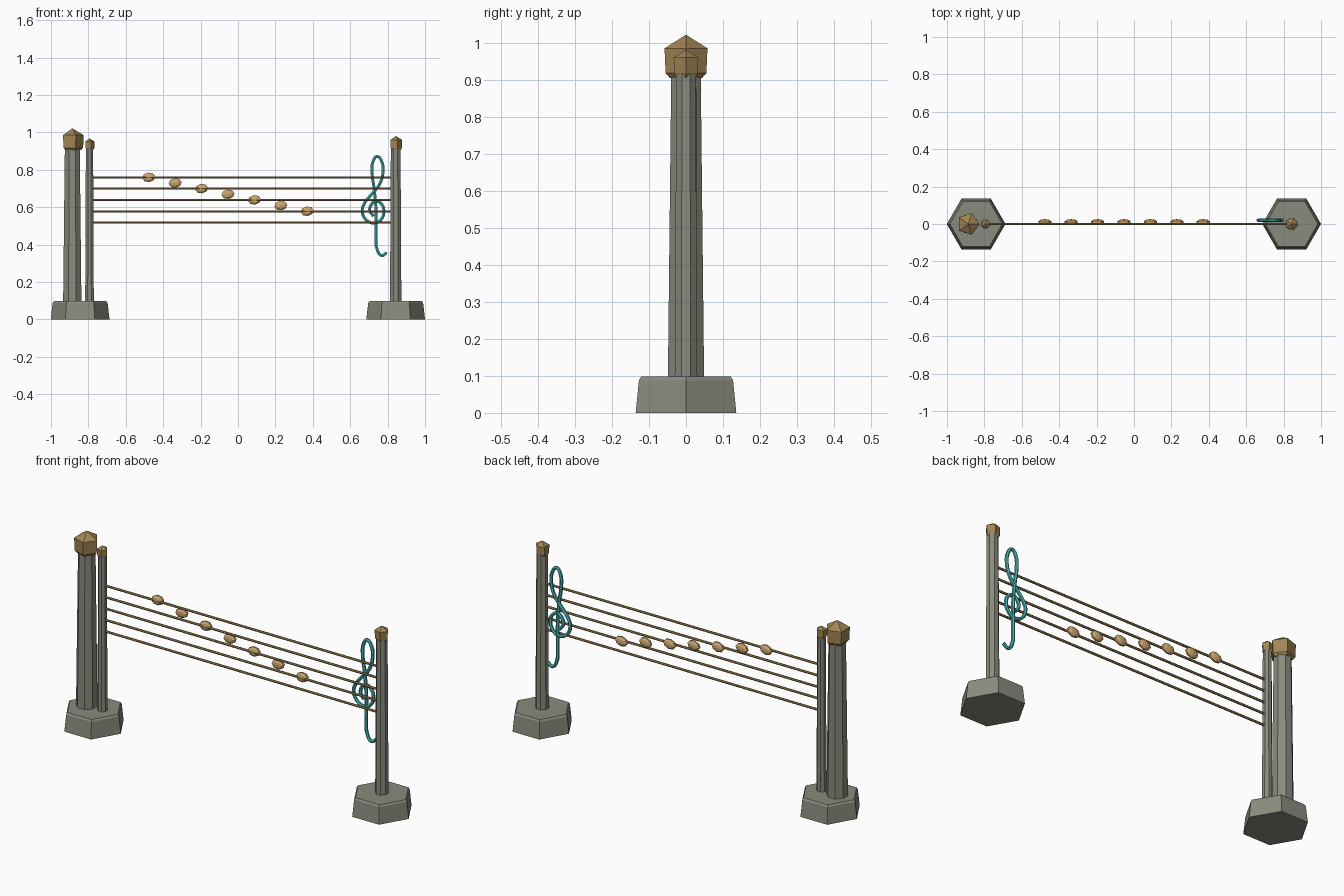
import bpy, bmesh, math
from mathutils import Matrix

if "Cube" in bpy.data.objects:
    bpy.data.objects.remove(bpy.data.objects["Cube"])


def material(name, rgb):
    m = bpy.data.materials.new(name)
    m.diffuse_color = (*rgb, 1)
    m.use_nodes = True
    m.node_tree.nodes["Principled BSDF"].inputs["Base Color"].default_value = m.diffuse_color
    return m


STONE = material("grey stone", (0.25, 0.26, 0.205))
BRASS = material("dull brass", (0.36, 0.235, 0.09))
GOLD = material("light gold", (0.60, 0.385, 0.16))
TEAL = material("turquoise", (0.07, 0.47, 0.47))


def add_object(name, bm, mat, smooth=None):
    bmesh.ops.recalc_face_normals(bm, faces=bm.faces)
    me = bpy.data.meshes.new(name)
    bm.to_mesh(me)
    bm.free()
    me.materials.append(mat)
    ob = bpy.data.objects.new(name, me)
    bpy.context.collection.objects.link(ob)
    if smooth:
        bpy.context.view_layer.objects.active = ob
        ob.select_set(True)
        bpy.ops.object.shade_smooth_by_angle(angle=math.radians(smooth))
        ob.select_set(False)
    return ob


def lathe(name, x, profile, sides, mat, turn=0.0, smooth=None):
    """Stack of regular polygons (radius, z); radius 0 makes an apex."""
    bm = bmesh.new()
    rings = []
    for r, z in profile:
        if r == 0:
            rings.append([bm.verts.new((x, 0, z))] * sides)
        else:
            angles = [turn + i * math.tau / sides for i in range(sides)]
            rings.append([bm.verts.new((x + r * math.cos(a), r * math.sin(a), z))
                          for a in angles])
    for a, b in zip(rings, rings[1:]):
        for i in range(sides):
            j = (i + 1) % sides
            loop = list(dict.fromkeys((a[i], a[j], b[j], b[i])))
            bm.faces.new(loop)
    for ring in (rings[0], rings[-1]):
        if ring[0] is not ring[1]:
            bm.faces.new(ring)
    return add_object(name, bm, mat, smooth)


# hexagonal stone bases with a chamfered top edge
for name, x in (("left_base", -0.844), ("right_base", 0.843)):
    lathe(name, x, [(0.157, 0), (0.147, 0.088), (0.140, 0.098)], 6, STONE)

# posts with faceted caps: name, x, bottom radius, top radius, cap radius, cap peak
for name, x, r0, r1, rc, top in (("large_post", -0.886, 0.053, 0.043, 0.061, 1.022),
                                 ("thin_post", -0.794, 0.025, 0.021, 0.027, 0.968),
                                 ("right_post", 0.843, 0.033, 0.028, 0.035, 0.981)):
    lathe(name, x, [(r0, 0.09), (r1, 0.93)], 8, STONE, math.pi / 8)
    lathe(name + "_cap", x, [(rc * 0.75, 0.905), (rc * 0.95, 0.918),
                             (rc, top - rc * 0.6), (0, top)], 5, BRASS)

# five staff wires between the posts
for i in range(5):
    bm = bmesh.new()
    bmesh.ops.create_cone(bm, cap_ends=True, segments=6, radius1=0.006, radius2=0.006,
                          depth=1.635,
                          matrix=Matrix.Translation((0.0245, 0, 0.76 - i * 0.0605))
                          @ Matrix.Rotation(math.pi / 2, 4, 'Y'))
    add_object(f"staff_wire_{i + 1}", bm, BRASS)

# seven low-poly notes stepping down the staff
for i in range(7):
    bm = bmesh.new()
    bmesh.ops.create_uvsphere(
        bm, u_segments=8, v_segments=5, radius=1,
        matrix=Matrix.Translation((-0.477 + i * 0.1412, 0.010, 0.76 - i * 0.0302))
        @ Matrix.Rotation(math.radians(-8), 4, 'Y')
        @ Matrix.Diagonal((0.037, 0.016, 0.027, 1))
        @ Matrix.Rotation(math.pi / 2, 4, 'X'))
    add_object(f"note_{i + 1}", bm, GOLD)

# clef bent from one tube, path in x and z
path = [(.795, .358), (.768, .342), (.745, .37), (.738, .46), (.738, .58), (.728, .70),
        (.717, .78), (.722, .845), (.744, .872), (.768, .845), (.775, .785), (.755, .72),
        (.71, .665), (.675, .62), (.664, .58), (.685, .533), (.73, .515), (.765, .535),
        (.78, .58), (.765, .62), (.735, .632), (.71, .61), (.705, .58), (.725, .552)]
curve = bpy.data.curves.new("clef", 'CURVE')
curve.dimensions = '3D'
curve.resolution_u = 4
curve.bevel_depth = 0.009
curve.bevel_resolution = 1
curve.use_fill_caps = True
spline = curve.splines.new('BEZIER')
spline.bezier_points.add(len(path) - 1)
for p, (x, z) in zip(spline.bezier_points, path):
    p.co = (x, 0.02, z)
    p.handle_left_type = p.handle_right_type = 'AUTO'
curve.materials.append(TEAL)
clef = bpy.data.objects.new("clef", curve)
bpy.context.collection.objects.link(clef)
bpy.context.view_layer.objects.active = clef
clef.select_set(True)
bpy.ops.object.convert(target='MESH')
bpy.ops.object.shade_smooth_by_angle(angle=math.radians(50))
